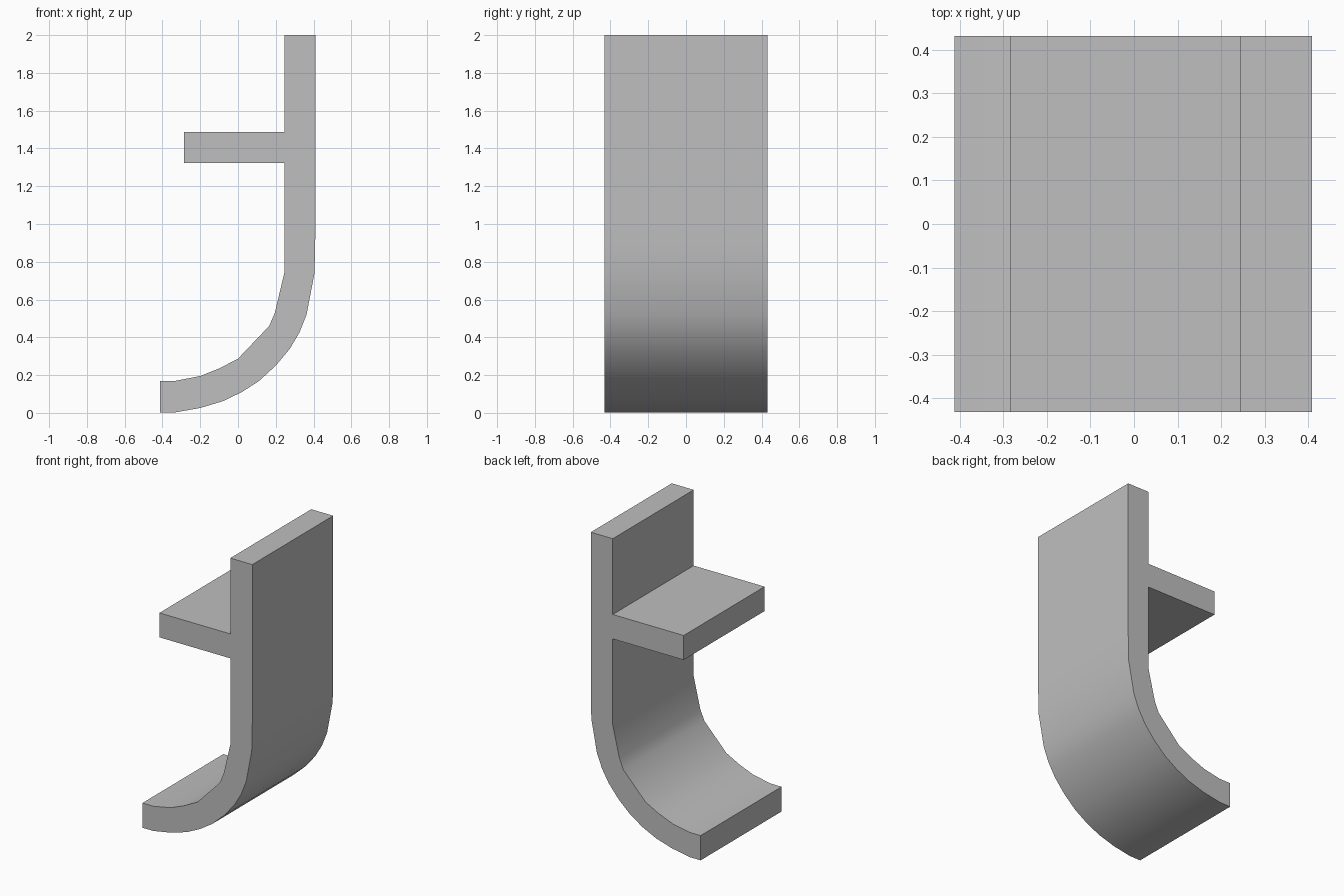
import bpy
import bmesh
import math

cube = bpy.data.objects.get("Cube")
if cube:
    bpy.data.objects.remove(cube, do_unlink=True)

HALF_DEPTH = 0.432

# Plain grey finish
GREY = (0.52, 0.52, 0.52, 1.0)
grey = bpy.data.materials.new("plain_grey")
grey.use_nodes = True
grey.diffuse_color = GREY
grey.node_tree.nodes["Principled BSDF"].inputs["Base Color"].default_value = GREY

# Side profile (x, z): outer curve, upright, shelf, then inner curve
outer_curve = [(-0.412, 0.003), (-0.33, 0.003), (-0.2, 0.026), (-0.08, 0.062),
               (0.02, 0.11), (0.11, 0.168), (0.2, 0.25), (0.275, 0.34),
               (0.325, 0.425), (0.363, 0.52), (0.405, 0.74), (0.409, 0.92)]
upright_top = [(0.409, 2.0), (0.245, 2.0)]
shelf = [(0.245, 1.488), (-0.285, 1.488), (-0.285, 1.323), (0.245, 1.323)]
inner_curve = [(0.245, 0.74), (0.195, 0.53), (0.165, 0.46), (0.0, 0.287),
               (-0.1, 0.235), (-0.2, 0.195), (-0.33, 0.17), (-0.412, 0.17)]
profile = outer_curve + upright_top + shelf + inner_curve

# Extrude the profile through the full depth
bm = bmesh.new()
cap = bm.faces.new([bm.verts.new((x, -HALF_DEPTH, z)) for x, z in profile])
result = bmesh.ops.extrude_face_region(bm, geom=[cap], use_keep_orig=True)
moved = [v for v in result["geom"] if isinstance(v, bmesh.types.BMVert)]
bmesh.ops.translate(bm, verts=moved, vec=(0, 2 * HALF_DEPTH, 0))
bmesh.ops.recalc_face_normals(bm, faces=bm.faces)

mesh = bpy.data.meshes.new("curved_bracket_with_shelf")
bm.to_mesh(mesh)
bm.free()
mesh.materials.append(grey)
bracket = bpy.data.objects.new("curved_bracket_with_shelf", mesh)
bpy.context.collection.objects.link(bracket)

# Smooth curve with sharp corners
bpy.ops.object.select_all(action="DESELECT")
bracket.select_set(True)
bpy.context.view_layer.objects.active = bracket
bpy.ops.object.shade_smooth_by_angle(angle=math.radians(35))
